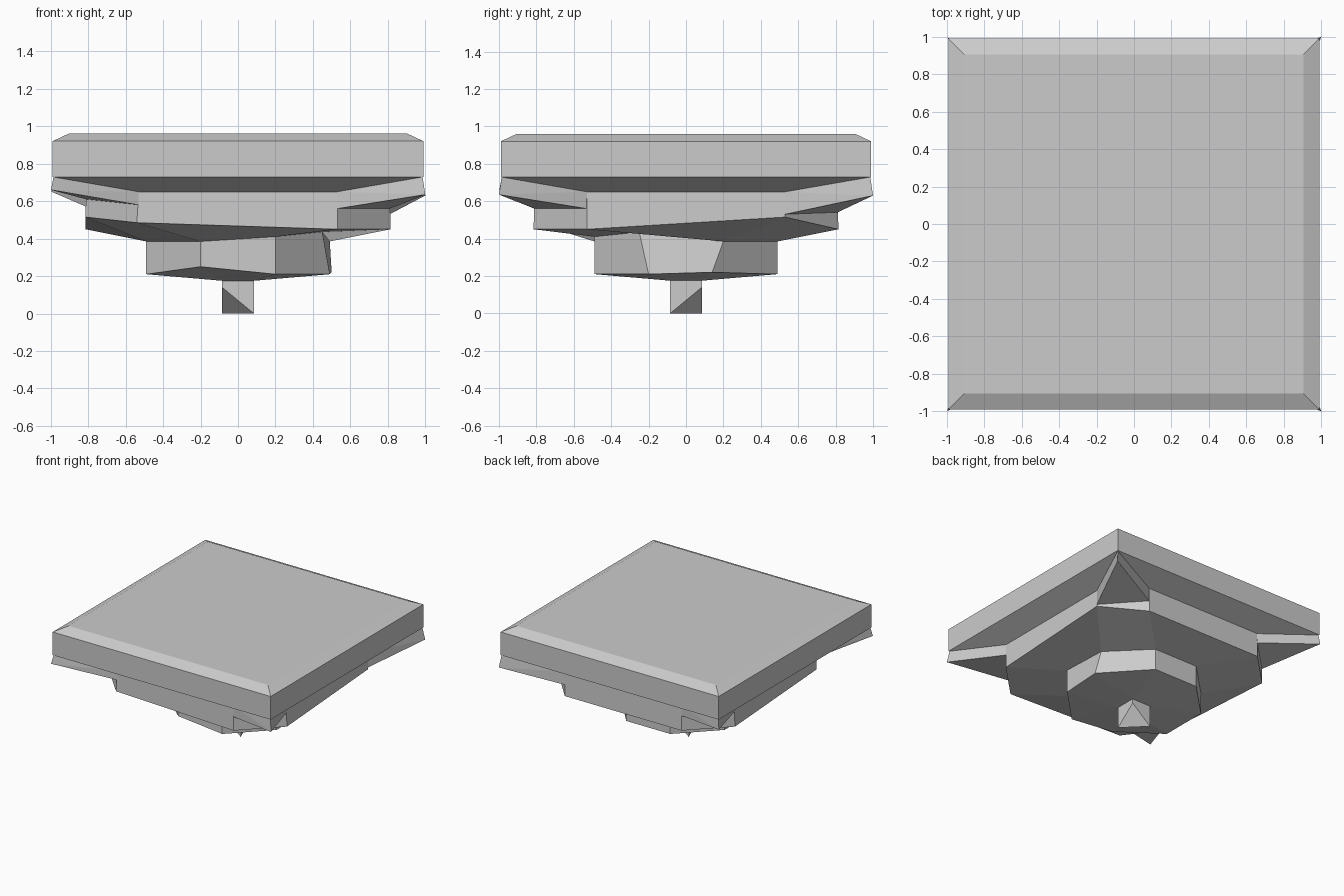
import bpy, bmesh
from mathutils import Vector

if "Cube" in bpy.data.objects:
    bpy.data.objects.remove(bpy.data.objects["Cube"])


def octagon(a, b, z, moved=None):
    """Square of half size a, corners cut back to b; moved = {corner index: (x, y, z)}."""
    xy = [(a, -b), (a, b), (b, a), (-b, a), (-a, b), (-a, -b), (-b, -a), (b, -a)]
    pts = [(x, y, z) for x, y in xy]
    for i, p in (moved or {}).items():
        pts[i] = p
    return pts


def finish(name, bm):
    bmesh.ops.remove_doubles(bm, verts=bm.verts, dist=0.0005)
    bmesh.ops.recalc_face_normals(bm, faces=bm.faces)
    mesh = bpy.data.meshes.new(name)
    bm.to_mesh(mesh)
    bm.free()
    obj = bpy.data.objects.new(name, mesh)
    bpy.context.collection.objects.link(obj)
    return obj


def loft(name, rings):
    """Skin stacked rings, listed from top to bottom, and cap both ends."""
    bm = bmesh.new()
    vs = [[bm.verts.new(p) for p in ring] for ring in rings]
    for up, low in zip(vs, vs[1:]):
        n = len(up)
        for i in range(n):
            j = (i + 1) % n
            bm.faces.new((up[i], low[i], low[j], up[j]))
    bm.faces.new(vs[0])
    bm.faces.new(vs[-1][::-1])
    return finish(name, bm)


def hull(name, pts):
    bm = bmesh.new()
    for p in pts:
        bm.verts.new(p)
    bmesh.ops.convex_hull(bm, input=bm.verts)
    return finish(name, bm)


# bevelled square slab with sloped underside
loft("ground_slab", [
    octagon(0.905, 0.905, 0.96),
    octagon(0.99, 0.99, 0.92),
    octagon(0.99, 0.99, 0.73),
    octagon(0.81, 0.53, 0.65),
])

# rock spurs under the four corners: (sx, sy, tip size, tip z, z on y side, z on x side)
for label, sx, sy, r, tip, zy, zx in [
        ("front_right", 1, -1, 1.0, 0.635, 0.56, 0.56),
        ("back_right", 1, 1, 1.0, 0.63, 0.54, 0.53),
        ("front_left", -1, -1, 0.998, 0.66, 0.58, 0.61),
        ("back_left", -1, 1, 0.995, 0.65, 0.57, 0.57)]:
    hull("spur_" + label, [
        (sx * 0.985, sy * 0.985, 0.73), (sx * r, sy * r, tip),
        (sx * 0.53, sy * 0.81, 0.65), (sx * 0.81, sy * 0.53, 0.65),
        (sx * 0.53, sy * 0.81, zy), (sx * 0.81, sy * 0.53, zx)])

# rim shared by the upper and lower rock tiers
rim = octagon(0.49, 0.2, 0.385, {0: (0.45, -0.25, 0.435), 7: (0.2, -0.49, 0.41)})

# upper rock tier, with a few chipped lower corners
loft("upper_rock", [
    octagon(0.81, 0.53, 0.65),
    octagon(0.815, 0.53, 0.45, {
        1: (0.81, 0.53, 0.515),
        5: (-0.815, -0.53, 0.515),
        6: (-0.54, -0.81, 0.485)}),
    rim,
])

# lower rock tier
loft("lower_rock", [
    rim,
    octagon(0.49, 0.2, 0.21, {
        1: (0.5, 0.14, 0.22),
        6: (-0.2, -0.49, 0.25)}),
    octagon(0.085, 0.085, 0.175),
])

# small root with a ridged, pointed end
s = 0.085
hull("bottom_root", [(x, y, z) for x in (-s, s) for y in (-s, s)
                     for z in (0.2, 0.14 if x * y > 0 else 0.0)])
